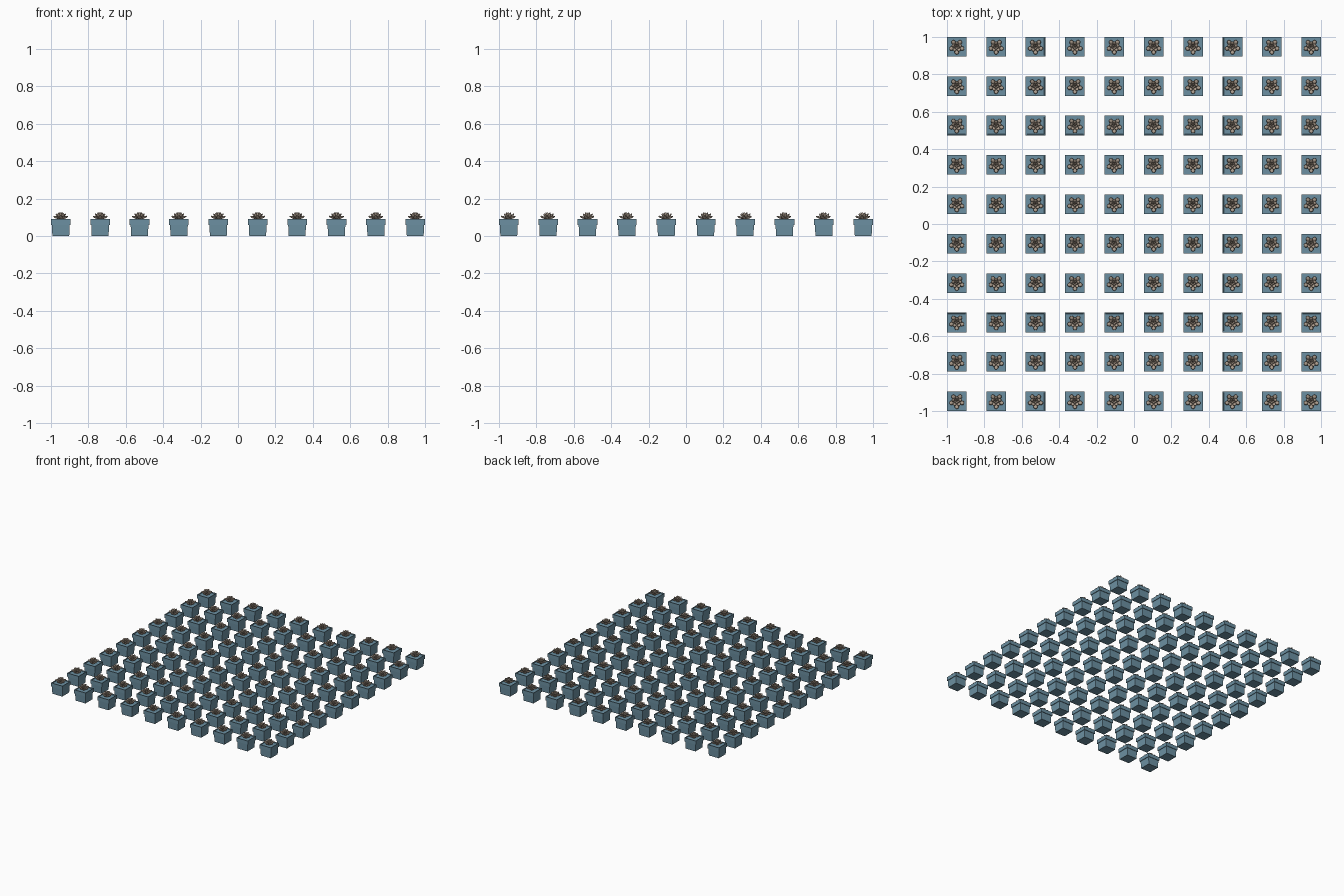
import bpy, bmesh, math
from mathutils import Matrix, Vector

if "Cube" in bpy.data.objects:
    bpy.data.objects.remove(bpy.data.objects["Cube"])

N = 10
RIM = 0.0525
PITCH = (2 - 2 * RIM) / (N - 1)


def material(name, color):
    m = bpy.data.materials.new(name)
    m.diffuse_color = (*color, 1)
    m.use_nodes = True
    m.node_tree.nodes["Principled BSDF"].inputs["Base Color"].default_value = m.diffuse_color
    return m


def finish(bm, name, mat, smooth=False):
    bmesh.ops.recalc_face_normals(bm, faces=bm.faces)
    for f in bm.faces:
        f.smooth = smooth
    me = bpy.data.meshes.new(name)
    bm.to_mesh(me)
    bm.free()
    me.materials.append(mat)
    return me


# Square pot: lofted rings of (half width, z), with an overhanging rim
def make_pot(mat):
    profile = [(0.0450, 0), (0.0475, 0.060), (RIM, 0.060), (RIM, 0.090),
               (0.0470, 0.090), (0.0465, 0.084)]
    bm = bmesh.new()
    rings = [[bm.verts.new((sx * w, sy * w, z))
              for sx, sy in ((-1, -1), (1, -1), (1, 1), (-1, 1))]
             for w, z in profile]
    for a, b in zip(rings, rings[1:]):
        for i in range(4):
            j = (i + 1) % 4
            bm.faces.new((a[i], a[j], b[j], b[i]))
    bm.faces.new(rings[0][::-1])
    bm.faces.new(rings[-1])
    return finish(bm, "pot", mat)


# One fleshy leaf: a stretched sphere, narrow at the root and pointed at the tip
def add_leaf(bm, length, width, thick, tilt, turn, root_r, root_z):
    verts = bmesh.ops.create_uvsphere(bm, u_segments=8, v_segments=6, radius=1)["verts"]
    place = (Matrix.Rotation(turn, 4, 'Z')
             @ Matrix.Translation((root_r, 0, root_z))
             @ Matrix.Rotation(-tilt, 4, 'Y'))
    for v in verts:
        x, y, z = v.co
        t = (z + 1) / 2
        fat = 0.6 + 0.6 * t
        v.co = place @ Vector((t * length, y * width / 2 * fat, x * thick / 2 * fat))


# Rosette: rings of five leaves, steeper toward the middle
def make_plant(mat):
    bm = bmesh.new()
    for length, width, thick, tilt, start, r, z in (
            (0.041, 0.025, 0.012, 24, 270, 0.004, 0.090),
            (0.037, 0.021, 0.011, 48, 306, 0.003, 0.092),
            (0.034, 0.015, 0.010, 72, 270, 0.002, 0.094)):
        for k in range(5):
            add_leaf(bm, length, width, thick, math.radians(tilt),
                     math.radians(start + 72 * k), r, z)
    # short stem down to the soil
    bmesh.ops.create_cone(bm, cap_ends=True, segments=8, radius1=0.012, radius2=0.010,
                          depth=0.014, matrix=Matrix.Translation((0, 0, 0.089)))
    return finish(bm, "succulent", mat, True)


pot = make_pot(material("blue_pot", (0.15, 0.28, 0.36)))
plant = make_plant(material("leaf_tan", (0.42, 0.34, 0.27)))

# Ten by ten grid
for i in range(N):
    for j in range(N):
        for me in (pot, plant):
            ob = bpy.data.objects.new(f"{me.name}_{i}_{j}", me)
            ob.location = (-1 + RIM + i * PITCH, -1 + RIM + j * PITCH, 0)
            bpy.context.collection.objects.link(ob)
